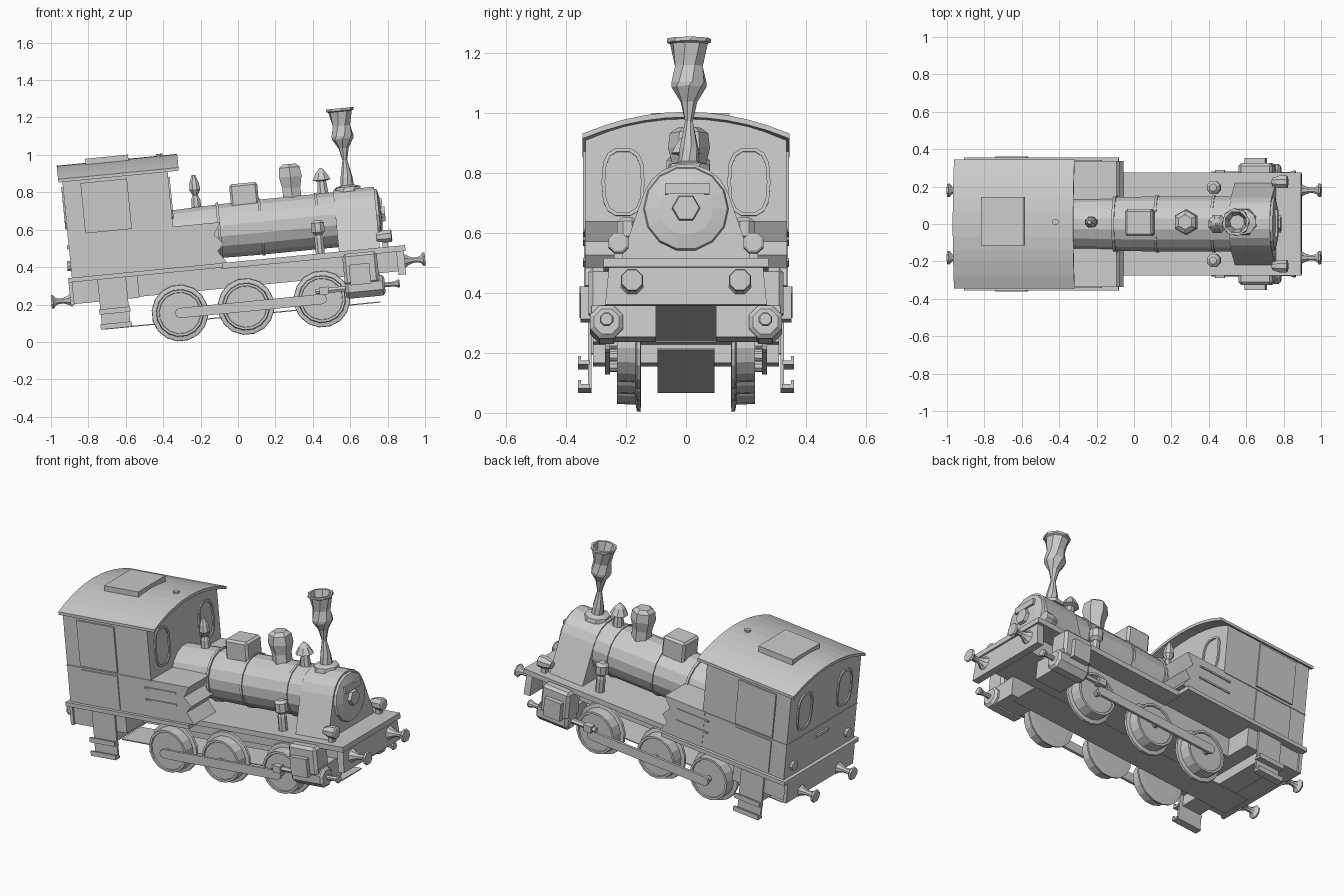
import bpy, bmesh, math
from mathutils import Matrix, Vector

if "Cube" in bpy.data.objects:
    bpy.data.objects.remove(bpy.data.objects["Cube"], do_unlink=True)

TILT = math.radians(-5.6)     # the whole engine sits nose-up
grey = bpy.data.materials.new("plain_grey")
grey.use_nodes = True
COLOUR = (0.6, 0.6, 0.6, 1)
grey.diffuse_color = COLOUR
grey.node_tree.nodes["Principled BSDF"].inputs["Base Color"].default_value = COLOUR


def finish(name, bm, pair):
    bmesh.ops.recalc_face_normals(bm, faces=bm.faces)
    mesh = bpy.data.meshes.new(name)
    bm.to_mesh(mesh)
    bm.free()
    mesh.materials.append(grey)
    ob = bpy.data.objects.new(name, mesh)
    bpy.context.collection.objects.link(ob)
    ob.rotation_euler = (0, TILT, 0)
    ob.location.z = -0.008
    if pair:
        mod = ob.modifiers.new("both_sides", 'MIRROR')
        mod.use_axis = (False, True, False)
        mod.use_mirror_merge = False
    return ob


def box(name, x, y, z, pair=False, bevel=0):
    bm = bmesh.new()
    bmesh.ops.create_cube(bm, size=1)
    for v in bm.verts:
        for i, (a, b) in enumerate((x, y, z)):
            v.co[i] = a if v.co[i] < 0 else b
    if bevel:
        bmesh.ops.bevel(bm, geom=bm.edges[:], offset=bevel, segments=1, affect='EDGES')
    return finish(name, bm, pair)


def prism(name, pts, axis, a, b, pair=False):
    """Extrude a flat outline along x (points are y, z) or y (points are x, z)."""
    bm = bmesh.new()
    place = (lambda p, h: (h, p[0], p[1])) if axis == 'x' else (lambda p, h: (p[0], h, p[1]))
    rings = [[bm.verts.new(place(p, h)) for p in pts] for h in (a, b)]
    for ring in rings:
        bm.faces.new(ring)
    for i in range(len(pts)):
        j = (i + 1) % len(pts)
        bm.faces.new((rings[0][i], rings[0][j], rings[1][j], rings[1][i]))
    return finish(name, bm, pair)


def lathe(name, profile, origin, axis='z', sides=8, pair=False, twist=0):
    """Spin (radius, height) points about an axis through origin."""
    turn = {'z': Matrix.Identity(3),
            'x': Matrix.Rotation(math.pi / 2, 3, 'Y'),
            'y': Matrix.Rotation(-math.pi / 2, 3, 'X')}[axis]
    bm = bmesh.new()
    rings = []
    for k, (r, h) in enumerate(profile):
        ring = []
        for i in range(sides):
            t = math.tau * (i + 0.5 + twist * k) / sides
            ring.append(bm.verts.new(turn @ Vector((r * math.cos(t), r * math.sin(t), h)) + Vector(origin)))
        rings.append(ring)
    for lo, hi in zip(rings, rings[1:]):
        for i in range(sides):
            j = (i + 1) % sides
            bm.faces.new((lo[i], lo[j], hi[j], hi[i]))
    bm.faces.new(rings[0])
    bm.faces.new(rings[-1])
    return finish(name, bm, pair)


def arch(half, eave, crown, n=10):
    return [(half * (1 - 2 * i / n), crown - (crown - eave) * (1 - 2 * i / n) ** 2) for i in range(n + 1)]


def oval_frame(name, x0, x1, y, z, ry, rz, width):
    """Raised rounded window frame on an end wall, mirrored to both sides."""
    bm = bmesh.new()
    rings = []
    n = 14
    for x, w in ((x0, 0), (x1, 0), (x1, width), (x0, width)):
        ring = []
        for i in range(n):
            c, s = math.cos(math.tau * i / n), math.sin(math.tau * i / n)
            c, s = (math.copysign(abs(q) ** 0.7, q) for q in (c, s))
            ring.append(bm.verts.new((x, y + (ry - w) * c, z + (rz - w) * s)))
        rings.append(ring)
    for k in range(4):
        a, b = rings[k], rings[(k + 1) % 4]
        for i in range(n):
            j = (i + 1) % n
            bm.faces.new((a[i], a[j], b[j], b[i]))
    finish(name, bm, True)


# Frames and footplate
box("main_frame", (-0.84, 0.89), (-0.15, 0.15), (0.30, 0.42))
box("rear_frame", (-0.85, -0.5), (-0.31, 0.31), (0.295, 0.425))
box("rear_cross_plate", (-0.7, -0.58), (-0.31, 0.31), (0.232, 0.3))
box("belly_plate", (-0.7, 0.78), (-0.095, 0.095), (0.143, 0.149))
box("cab_footplate", (-0.87, -0.04), (-0.355, 0.355), (0.412, 0.436))
box("front_footplate", (-0.05, 0.94), (-0.275, 0.275), (0.405, 0.436))
box("rear_beam", (-0.87, -0.85), (-0.32, 0.32), (0.29, 0.418))
prism("front_beam", [(-0.27, 0.28), (0.27, 0.28), (0.255, 0.43), (-0.255, 0.43)], 'x', 0.89, 0.93)

# Cab, roof and side tanks
prism("cab_body", [(-0.335, 0.436), (0.335, 0.436)] + arch(0.335, 0.95, 1.025), 'x', -0.85, -0.285)
prism("roof", arch(0.345, 0.967, 1.04) + arch(0.345, 0.95, 1.022)[::-1], 'x', -0.872, -0.225)
box("roof_hatch", (-0.717, -0.487), (-0.115, 0.145), (1.0, 1.062))
lathe("roof_knob", [(0.018, 0), (0.018, 0.02)], (-0.32, 0.01, 1.03))
prism("side_tank", [(-0.3, 0.436), (-0.015, 0.436), (-0.06, 0.5), (-0.025, 0.54), (-0.07, 0.59),
                    (-0.03, 0.655), (-0.3, 0.655)], 'y', 0.13, 0.337, True)
box("waist_strip", (-0.852, -0.285), (-0.339, 0.339), (0.647, 0.655))
box("cab_door_window", (-0.755, -0.505), (0.33, 0.344), (0.665, 0.935), True)
box("cab_door_panel", (-0.75, -0.51), (0.33, 0.341), (0.445, 0.642), True)
for z in (0.53, 0.6):
    box("tank_rail", (-0.33, -0.12), (0.33, 0.343), (z, z + 0.01), True)
oval_frame("front_window_frame", -0.286, -0.277, 0.21, 0.81, 0.072, 0.115, 0.012)
oval_frame("rear_window_frame", -0.851, -0.859, 0.19, 0.81, 0.072, 0.115, 0.012)
lathe("rear_lamp", [(0.028, 0), (0.028, 0.02)], (-0.868, 0.26, 0.5), 'x', 10, True)
box("rear_handle", (-0.86, -0.85), (-0.06, 0.06), (0.59, 0.61))

# Boiler and its bands
lathe("boiler", [(0.138, -0.29), (0.146, -0.04), (0.15, 0.185), (0.15, 0.6)], (0, 0, 0.607), 'x', 16)
for x in (-0.04, 0.185, 0.49):
    lathe("boiler_band", [(0.156, -0.007), (0.156, 0.007)], (x, 0, 0.607), 'x', 16)

# Smokebox with flared saddle sides
crown = [(0.15 * math.cos(math.radians(a)), 0.615 + 0.15 * math.sin(math.radians(a))) for a in range(20, 161, 20)]
prism("smokebox", [(-0.22, 0.436), (0.22, 0.436)] + crown, 'x', 0.585, 0.805)
lathe("smokebox_door", [(0.143, 0), (0.138, 0.015), (0.09, 0.026), (0.05, 0.028)], (0.803, 0, 0.613), 'x', 14)
lathe("door_hub", [(0.048, 0), (0.044, 0.022)], (0.828, 0, 0.613), 'x', 6)
box("door_plate", (0.815, 0.84), (-0.07, 0.078), (0.66, 0.697))

# Chimney with flared cap, bulge and thin twisted neck
lathe("chimney", [(0.075, 0.75), (0.07, 0.775), (0.035, 0.785), (0.032, 0.83), (0.014, 0.92), (0.028, 0.985),
                  (0.058, 1.035), (0.06, 1.05), (0.05, 1.105), (0.064, 1.18), (0.074, 1.185), (0.074, 1.198),
                  (0.06, 1.198), (0.04, 1.12)], (0.664, 0.01, 0), 'z', 8, twist=0.25)

# Fittings along the boiler top
lathe("whistle", [(0.03, 0.72), (0.026, 0.79), (0.015, 0.81), (0.032, 0.84), (0.026, 0.88), (0.01, 0.92)],
      (-0.15, 0.01, 0))
box("sand_box", (0.035, 0.185), (-0.065, 0.08), (0.71, 0.85), bevel=0.012)
lathe("steam_dome", [(0.058, 0.72), (0.055, 0.8), (0.07, 0.86), (0.064, 0.91), (0.04, 0.928)], (0.365, 0.01, 0), 'z', 6)
lathe("safety_valve", [(0.035, 0.73), (0.025, 0.82), (0.052, 0.826), (0.03, 0.865), (0.006, 0.89)], (0.53, 0, 0))
lathe("side_valve", [(0.026, 0.436), (0.026, 0.52), (0.02, 0.535), (0.038, 0.55), (0.038, 0.6), (0.02, 0.615)],
      (0.485, 0.195, 0), 'z', 8, True)
box("front_lamp_stand", (0.82, 0.85), (0.21, 0.24), (0.43, 0.49), True)
lathe("front_lamp", [(0.022, 0.79), (0.036, 0.83), (0.036, 0.87), (0.028, 0.875)], (0, 0.225, 0.493), 'x', 8, True)

# Buffers at both ends
BUFFER = [(0.04, 0), (0.026, 0.02), (0.016, 0.045), (0.016, 0.07), (0.022, 0.085), (0.04, 0.1), (0.036, 0.11)]
lathe("front_buffer", BUFFER, (0.93, 0.18, 0.352), 'x', 8, True)
lathe("rear_buffer", [(r, -h) for r, h in BUFFER], (-0.862, 0.18, 0.318), 'x', 8, True)

# Wheels: flange, tread, rim and shallow disc
WHEEL = [(0.12, 0.15), (0.152, 0.152), (0.15, 0.164), (0.128, 0.168), (0.125, 0.23), (0.112, 0.23), (0.11, 0.222)]
for place, x in (("rear", -0.293), ("middle", 0.062), ("front", 0.47)):
    lathe(place + "_wheel", WHEEL, (x, 0, 0.192), 'y', 16, True)
    lathe(place + "_crank_pin", [(0.018, 0.215), (0.018, 0.268)], (x, 0, 0.192), 'y', 8, True)

# Rods and cylinders
rod = [(cx + 0.027 * math.cos(math.radians(a)), 0.192 + 0.027 * math.sin(math.radians(a)))
       for cx, start in ((-0.293, 90), (0.47, -90)) for a in range(start, start + 181, 45)]
prism("coupling_rod", rod, 'y', 0.254, 0.27, True)
lathe("piston_rod", [(0.016, 0.44), (0.016, 0.63)], (0, 0.265, 0.235), 'x', 6, True)
box("crosshead", (0.46, 0.51), (0.25, 0.29), (0.215, 0.255), True)
prism("cylinder_block", [(0.1, 0.185), (0.29, 0.185), (0.315, 0.215), (0.315, 0.29), (0.1, 0.3)],
      'x', 0.62, 0.79, True)
box("valve_chest", (0.6, 0.785), (0.2, 0.325), (0.25, 0.42), True, 0.015)
box("valve_cover", (0.63, 0.74), (0.32, 0.352), (0.25, 0.36), True)
lathe("cylinder", [(0.045, 0.6), (0.06, 0.615), (0.06, 0.8), (0.045, 0.812)], (0, 0.265, 0.235), 'x', 8, True)
lathe("tail_rod", [(0.014, 0.8), (0.014, 0.86), (0.024, 0.885), (0.02, 0.892)], (0, 0.265, 0.235), 'x', 8, True)

# Cab steps
box("step_hanger", (-0.715, -0.562), (0.315, 0.327), (0.145, 0.42), True)
for z in (0.145, 0.225):
    box("step_tread", (-0.722, -0.555), (0.32, 0.36), (z, z + 0.014), True)
    box("step_lip", (-0.722, -0.555), (0.35, 0.36), (z, z + 0.028), True)
